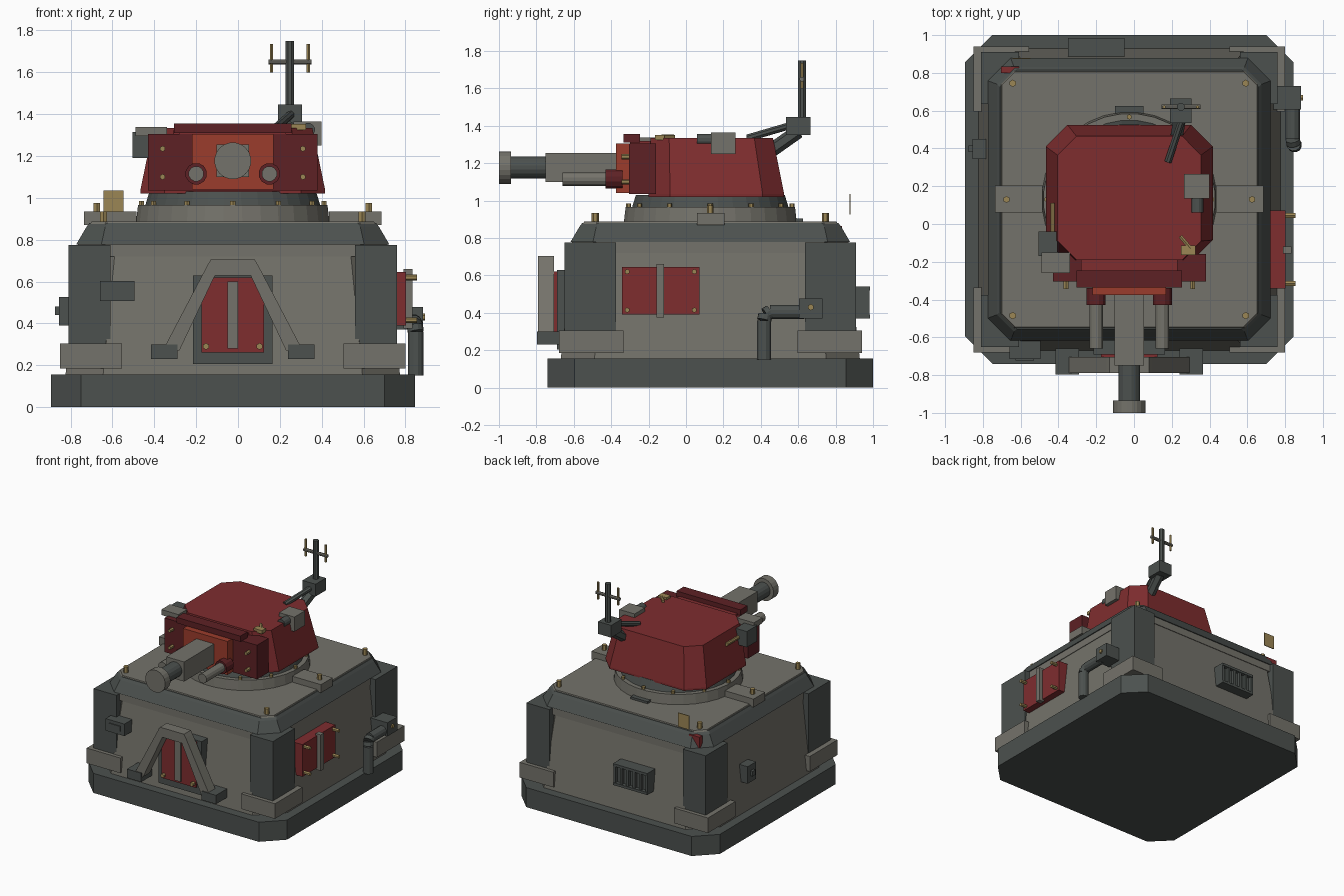
import bpy, bmesh, math
from mathutils import Vector

if "Cube" in bpy.data.objects:
    bpy.data.objects.remove(bpy.data.objects["Cube"])

CX, CY = -0.025, 0.13          # axis of the bunker


def material(name, rgb):
    m = bpy.data.materials.new(name)
    m.diffuse_color = (*rgb, 1)
    m.use_nodes = True
    m.node_tree.nodes["Principled BSDF"].inputs["Base Color"].default_value = m.diffuse_color
    return m


GREY = material("stone grey", (0.175, 0.17, 0.145))
DARK = material("dark steel", (0.072, 0.082, 0.077))
RED = material("red paint", (0.21, 0.026, 0.028))
DEEP = material("deep red", (0.11, 0.015, 0.018))
ORANGE = material("orange red", (0.33, 0.045, 0.025))
GOLD = material("brass", (0.33, 0.24, 0.09))


def finish(name, bm, mat):
    bmesh.ops.recalc_face_normals(bm, faces=bm.faces)
    me = bpy.data.meshes.new(name)
    bm.to_mesh(me)
    bm.free()
    ob = bpy.data.objects.new(name, me)
    me.materials.append(mat)
    bpy.context.collection.objects.link(ob)
    return ob


def loft(name, rings, mat):
    """Skin closed rings of equal length and cap both ends."""
    bm = bmesh.new()
    vs = [[bm.verts.new(p) for p in r] for r in rings]
    n = len(vs[0])
    for a, b in zip(vs, vs[1:]):
        for i in range(n):
            bm.faces.new((a[i], a[(i + 1) % n], b[(i + 1) % n], b[i]))
    bm.faces.new(vs[0])
    bm.faces.new(vs[-1])
    return finish(name, bm, mat)


def box(name, x, y, z, mat):
    return loft(name, [[(x[0], y[0], k), (x[1], y[0], k), (x[1], y[1], k), (x[0], y[1], k)] for k in z], mat)


def octo(x0, x1, y0, y1, c, z):
    """Rectangle with chamfered corners."""
    return [(x0 + c, y0, z), (x1 - c, y0, z), (x1, y0 + c, z), (x1, y1 - c, z),
            (x1 - c, y1, z), (x0 + c, y1, z), (x0, y1 - c, z), (x0, y0 + c, z)]


def square_octo(h, c, z):
    return octo(CX - h, CX + h, CY - h, CY + h, c, z)


def rod(name, a, b, r, mat, sides=12, r2=None):
    a, b = Vector(a), Vector(b)
    q = (b - a).to_track_quat('Z', 'Y')
    rings = []
    for p, rr in ((a, r), (b, r if r2 is None else r2)):
        rings.append([p + q @ Vector((rr * math.cos(t), rr * math.sin(t), 0))
                      for t in [2 * math.pi * (i + .5) / sides for i in range(sides)]])
    return loft(name, rings, mat)


def bolt(name, p, d, length, r=0.014):
    p = Vector(p)
    return rod(name, p, p + Vector(d) * length, r, GOLD, 6)


# Foundation, sloped walls and roof
loft("foundation", [square_octo(.87, .145, 0), square_octo(.87, .145, .155)], DARK)
loft("walls", [square_octo(.80, .18, .15), square_octo(.735, .17, .72)], GREY)
loft("wall_cornice", [square_octo(.74, .13, .72), square_octo(.74, .13, .78)], GREY)
loft("roof_slope", [square_octo(.748, .12, .778), square_octo(.70, .09, .86), square_octo(.685, .09, .88)], DARK)
loft("roof_plate", [square_octo(.68, .07, .875), square_octo(.675, .07, .888)], GREY)

# Corner pillars and their footings, roof bolts
for sx in (-1, 1):
    for sy in (-1, 1):
        box("corner_pillar", (CX + sx * .585, CX + sx * .785), (CY + sy * .505, CY + sy * .78), (.2, .775), DARK)
        box("pillar_footing", (CX + sx * .53, CX + sx * .825), (CY + sy * .465, CY + sy * .81), (.185, .305), GREY)
        bolt("roof_bolt", (CX + sx * .617, CY + sy * .615, .87), (0, 0, 1), .065, .019)
    box("roof_block", (CX + sx * .46, CX + sx * .71), (.06, .205), (.87, .935), GREY)
    bolt("roof_block_bolt", (CX + sx * .65, CY, .93), (0, 0, 1), .045, .018)

# Turret ring
rod("ring_lower", (CX, CY, .88), (CX, CY, .965), .465, GREY, 32, .455)
rod("ring_upper", (CX, CY, .965), (CX, CY, 1.03), .42, DARK, 32, .40)
for i in range(12):
    t = math.pi * 2 * i / 12 + math.pi / 2
    bolt("ring_bolt", (CX + .437 * math.cos(t), CY + .437 * math.sin(t), .96), (0, 0, 1), .025)
box("rear_latch", (-.1, .05), (.56, .625), (.885, .905), DARK)

# Turret shell with sloped sides
loft("turret_shell", [octo(CX - .442, CX + .442, -.2, .525, .115, 1.02),
                      octo(CX - .442, CX + .442, -.2, .525, .115, 1.035),
                      octo(CX - .38, CX + .38, -.19, .465, .10, 1.335)], RED)
box("turret_face", (CX - .255, CX + .255), (-.30, -.15), (1.035, 1.32), RED)
box("mantlet", (CX - .195, CX + .195), (-.375, -.28), (1.04, 1.305), ORANGE)
box("brow", (CX - .28, CX + .28), (-.335, -.245), (1.31, 1.355), DEEP)
for s in (-1, 1):
    box("cheek_armour", (CX + s * .195, CX + s * .405), (-.305, -.16), (1.035, 1.305), DEEP)
    for z in (1.1, 1.235):
        bolt("cheek_bolt", (CX + s * .335, -.30, z), (0, -1, 0), .045)
    rod("side_gun_sleeve", (CX + s * .175, -.43, 1.115), (CX + s * .175, -.34, 1.115), .052, DEEP, 12)
    rod("side_gun", (CX + s * .175, -.66, 1.115), (CX + s * .175, -.34, 1.115), .037, GREY, 12)

# Main gun
box("gun_housing", (CX - .078, CX + .078), (-.75, -.36), (1.1, 1.255), GREY)
rod("gun_barrel", (CX, -.95, 1.177), (CX, -.74, 1.177), .059, DARK, 16)
rod("gun_muzzle", (CX, -1, 1.177), (CX, -.935, 1.177), .088, GREY, 20)

# Left sight
box("left_sight", (-.505, -.405), (-.17, -.04), (1.19, 1.315), DARK)
box("left_sight_hood", (-.49, -.34), (-.26, -.15), (1.295, 1.338), GREY)
rod("left_sight_rod", (-.43, -.05, 1.25), (-.43, .11, 1.25), .014, GOLD, 8)

# Right sight
box("right_sight", (.265, .40), (.135, .265), (1.25, 1.365), GREY)
rod("right_sight_lens", (.335, .06, 1.325), (.335, .14, 1.325), .033, DARK, 12)
box("hatch_latch", (.25, .325), (-.165, -.115), (1.325, 1.352), GOLD)
rod("hatch_latch_arm", (.30, -.13, 1.342), (.245, -.065, 1.342), .012, GOLD, 6)

# Antenna on a bracket
rod("antenna_strut", (.18, .33, 1.335), (.26, .57, 1.405), .02, DARK, 8)
rod("antenna_brace", (.22, .43, 1.25), (.25, .6, 1.37), .038, DARK, 6)
box("antenna_base", (.19, .305), (.535, .665), (1.35, 1.447), DARK)
rod("antenna_mast", (.248, .62, 1.44), (.248, .62, 1.75), .022, DARK, 8)
rod("antenna_crossbar", (.145, .62, 1.65), (.352, .62, 1.65), .013, GREY, 8)
for x in (.16, .336):
    rod("antenna_tip", (x, .62, 1.6), (x, .62, 1.735), .009, GOLD, 6)

# Front door with arched buttress
box("door_frame", (CX - .19, CX + .19), (-.69, -.6), (.205, .63), DARK)
box("door", (CX - .15, CX + .15), (-.706, -.68), (.26, .62), RED)
box("door_bar", (CX - .026, CX + .026), (-.722, -.70), (.28, .6), GREY)
arch = [(-.335, .27), (-.12, .68), (-.105, .705), (.105, .705), (.12, .68), (.335, .27),
        (.255, .27), (.085, .63), (-.085, .63), (-.255, .27)]
bm = bmesh.new()
f = bm.faces.new([bm.verts.new((CX + x, -.79, z)) for x, z in arch])
g = bmesh.ops.extrude_face_region(bm, geom=[f])
bmesh.ops.translate(bm, vec=(0, .085, 0), verts=[v for v in g["geom"] if isinstance(v, bmesh.types.BMVert)])
finish("door_arch", bm, GREY)
for s in (-1, 1):
    box("arch_foot", (CX + s * .265, CX + s * .39), (-.797, -.66), (.23, .30), DARK)
    for z in (.29, .58):
        bolt("door_bolt", (CX + s * .128, -.70, z), (0, -1, 0), .03, .016)

# Front vision slot
box("vision_slot", (-.66, -.495), (-.715, -.6), (.508, .603), DARK)
box("vision_slot_shutter", (-.628, -.53), (-.722, -.71), (.535, .578), DARK)

# Red side panel
box("side_panel", (.70, .803), (-.342, .072), (.39, .645), RED)
box("side_panel_bar", (.79, .835), (-.157, -.118), (.375, .66), GREY)
for y in (-.315, .045):
    for z in (.415, .62):
        bolt("side_panel_bolt", (.795, y, z), (1, 0, 0), .06)

# Exhaust pipe on the right wall
box("pipe_box", (.7, .885), (.605, .73), (.37, .478), DARK)
bolt("pipe_box_bolt", (.88, .668, .43), (1, 0, 0), .015, .017)
path = [(.84, .63, .405), (.84, .45, .405), (.845, .425, .39), (.85, .418, .36), (.85, .418, .15)]
for a, b in zip(path, path[1:]):
    rod("pipe", a, b, .039, DARK, 12)

# Rear slatted vent
box("rear_vent", (-.35, -.05), (.85, .955), (.37, .54), DARK)
for z in ((.37, .39), (.52, .54)):
    box("rear_vent_rail", (-.35, -.05), (.94, .985), z, DARK)
for i in range(6):
    x = -.35 + i * .056
    box("rear_vent_slat", (x, x + .02), (.94, .98), (.375, .535), DARK)

# Left wall junction box
box("junction_box", (-.855, -.75), (.345, .45), (.39, .525), DARK)
box("junction_box_knob", (-.875, -.85), (.38, .415), (.44, .48), DARK)

# Flag plate and red marker at the rear left corner
box("flag_plate", (-.643, -.548), (.874, .88), (.925, 1.035), GOLD)
box("corner_marker", (-.705, -.61), (.80, .835), (.78, .865), RED)
